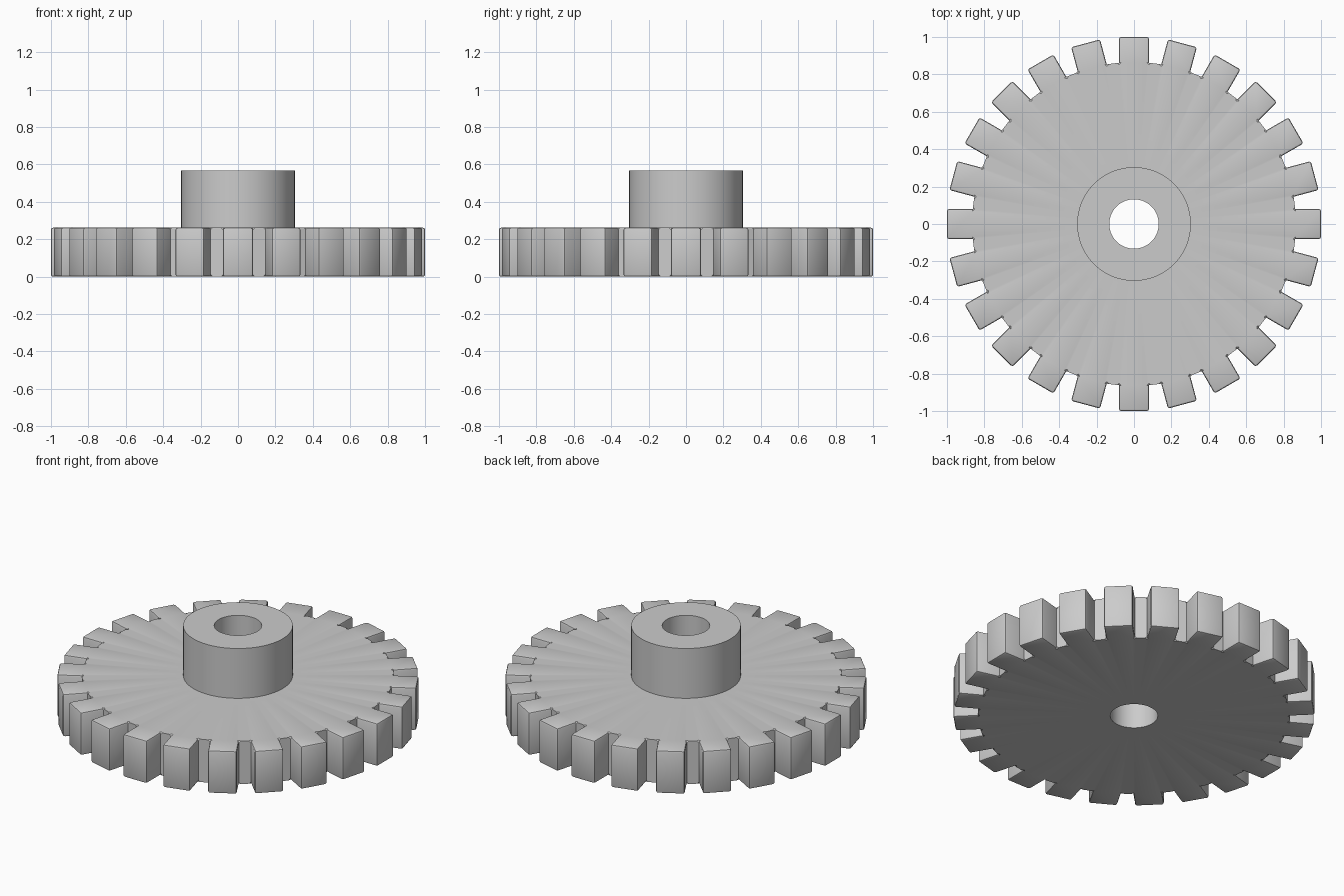
import bpy, bmesh
from math import cos, sin, pi, asin, radians

if "Cube" in bpy.data.objects:
    bpy.data.objects.remove(bpy.data.objects["Cube"])

TEETH = 24
HALF = 0.08                    # half tooth width
TIP, ROOT = 1.0, 0.866         # tooth tip and root radii
HUB, BORE = 0.304, 0.132       # hub and bore radii
DISC_TOP, HUB_TOP = 0.262, 0.567

bm = bmesh.new()
spread = asin(HALF / ROOT)
angles = [2 * pi * t / TEETH + k * spread for t in range(TEETH) for k in (-1, 0, 1)]
N = len(angles)


def ring(r, z):
    out = []
    for i, a in enumerate(angles):
        # the middle root point lies on the chord so the tooth stays a clean box
        rr = r * cos(spread) if (r == ROOT and i % 3 == 1) else r
        out.append(bm.verts.new((rr * cos(a), rr * sin(a), z)))
    return out


def bridge(a, b):
    for i in range(N):
        j = (i + 1) % N
        bm.faces.new((a[i], a[j], b[j], b[i]))


# Disc faces, raised hub and through bore
low_root, top_root = ring(ROOT, 0), ring(ROOT, DISC_TOP)
low_bore = ring(BORE, 0)
top_bore = ring(BORE, HUB_TOP)
hub_low, hub_top = ring(HUB, DISC_TOP), ring(HUB, HUB_TOP)
bridge(top_root, hub_low)
bridge(hub_low, hub_top)
bridge(hub_top, top_bore)
bridge(top_bore, low_bore)
bridge(low_bore, low_root)

# Teeth and the root walls between them
soft_edges = []
for t in range(TEETH):
    a = 2 * pi * t / TEETH
    i = 3 * t

    def tip(y, z):
        return bm.verts.new((TIP * cos(a) - y * sin(a), TIP * sin(a) + y * cos(a), z))

    ll, lr = tip(-HALF, 0), tip(HALF, 0)
    tl, tr = tip(-HALF, DISC_TOP), tip(HALF, DISC_TOP)
    bm.faces.new((ll, lr, tr, tl))
    bm.faces.new((low_root[i], ll, tl, top_root[i]))
    bm.faces.new((lr, low_root[i + 2], top_root[i + 2], tr))
    bm.faces.new((tl, tr, top_root[i + 2], top_root[i + 1], top_root[i]))
    bm.faces.new((lr, ll, low_root[i], low_root[i + 1], low_root[i + 2]))
    j = (i + 3) % N
    bm.faces.new((low_root[i + 2], low_root[j], top_root[j], top_root[i + 2]))
    pairs = [(ll, lr), (tl, tr), (ll, tl), (lr, tr),
             (ll, low_root[i]), (tl, top_root[i]),
             (lr, low_root[i + 2]), (tr, top_root[i + 2])]
    soft_edges += [bm.edges.get(p) for p in pairs]

# Softened tooth edges
bmesh.ops.bevel(bm, geom=soft_edges, offset=0.011, offset_type='OFFSET',
                segments=2, profile=0.5, affect='EDGES', clamp_overlap=True)
bmesh.ops.recalc_face_normals(bm, faces=bm.faces[:])

mesh = bpy.data.meshes.new("gear_wheel")
bm.to_mesh(mesh)
bm.free()
gear = bpy.data.objects.new("gear_wheel", mesh)
bpy.context.collection.objects.link(gear)
bpy.context.view_layer.objects.active = gear
gear.select_set(True)
bpy.ops.object.shade_smooth_by_angle(angle=radians(30))
